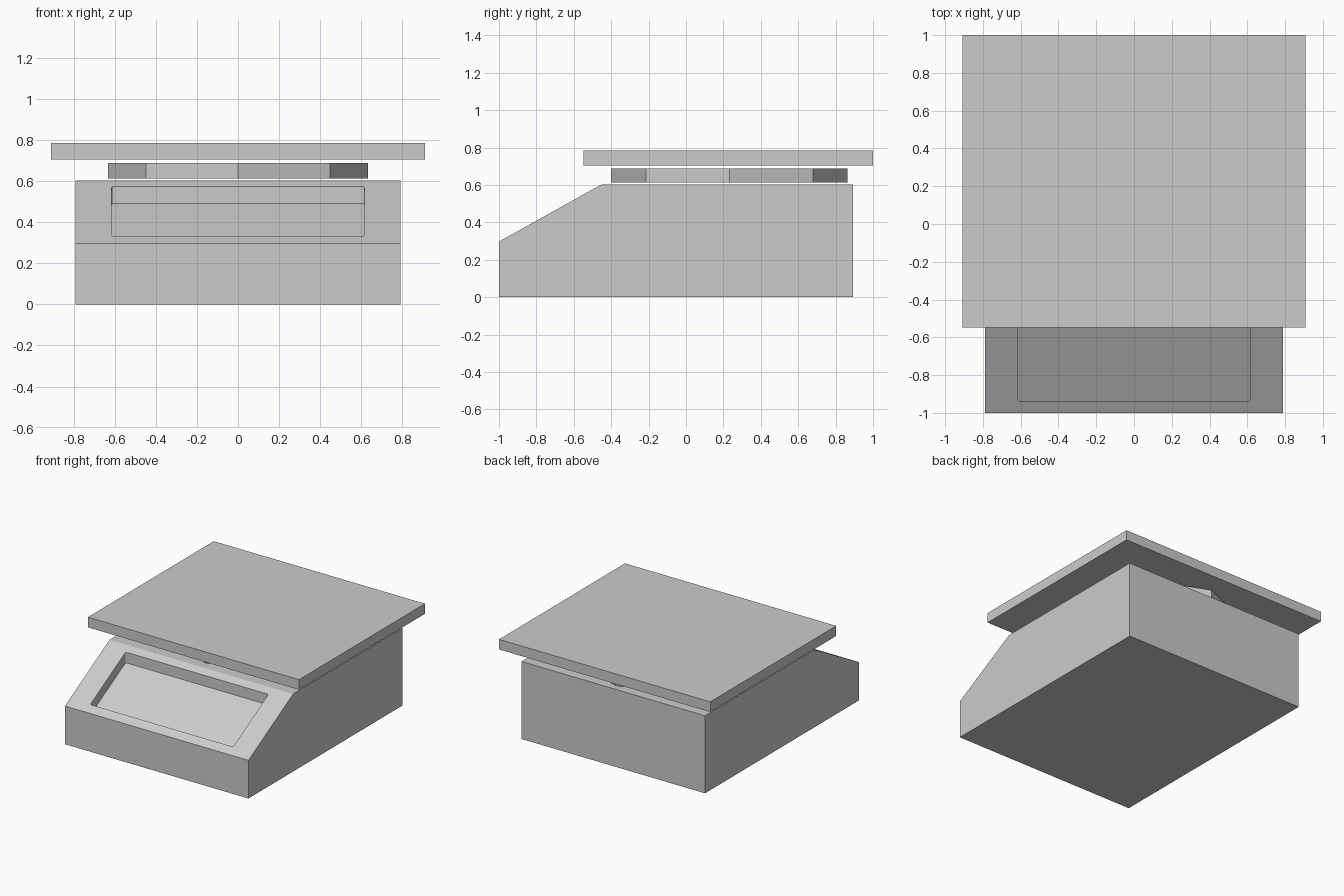
import bpy, bmesh, math
from mathutils import Vector

cube = bpy.data.objects.get("Cube")
if cube:
    bpy.data.objects.remove(cube, do_unlink=True)

grey = bpy.data.materials.new("light grey")
grey.use_nodes = True
grey.diffuse_color = (0.6, 0.6, 0.6, 1)
grey.node_tree.nodes["Principled BSDF"].inputs["Base Color"].default_value = grey.diffuse_color


def extrude(name, outline, offset, corner=0.0):
    """Sweep a flat outline along offset; corner rounds the swept edges."""
    bm = bmesh.new()
    face = bm.faces.new([bm.verts.new(p) for p in outline])
    swept = bmesh.ops.extrude_face_region(bm, geom=[face], use_keep_orig=True)["geom"]
    moved = [g for g in swept if isinstance(g, bmesh.types.BMVert)]
    bmesh.ops.translate(bm, verts=moved, vec=offset)
    if corner:
        along = Vector(offset).normalized()
        edges = [e for e in bm.edges
                 if abs((e.verts[1].co - e.verts[0].co).normalized().dot(along)) > 0.99]
        bmesh.ops.bevel(bm, geom=edges, offset=corner, segments=3, profile=0.5, affect='EDGES')
    bmesh.ops.recalc_face_normals(bm, faces=bm.faces)
    mesh = bpy.data.meshes.new(name)
    bm.to_mesh(mesh)
    bm.free()
    mesh.materials.append(grey)
    obj = bpy.data.objects.new(name, mesh)
    bpy.context.collection.objects.link(obj)
    return obj


# Housing with a sloped front panel
half_width, front_top, back_top, slope_end = 0.79, 0.297, 0.603, -0.451
profile = [(-1, 0), (0.894, 0), (0.894, back_top), (slope_end, back_top), (-1, front_top)]
housing = extrude("housing", [(-half_width, y, z) for y, z in profile], (2 * half_width, 0, 0))


# Display recess sunk straight down into the slope, its floor parallel to it
def slope_z(y):
    return front_top + (y + 1) * (back_top - front_top) / (slope_end + 1)


depth, low, high, half_recess = 0.083, -0.938, -0.503, 0.615
floor = [(x, y, slope_z(y) - depth) for x, y in
         ((-half_recess, low), (half_recess, low), (half_recess, high), (-half_recess, high))]
cutter = extrude("display_recess_cutter", floor, (0, 0, 0.3), corner=0.012)
cutter.hide_render = True
cut = housing.modifiers.new("display recess", 'BOOLEAN')
cut.operation = 'DIFFERENCE'
cut.solver = 'EXACT'
cut.object = cutter
bpy.context.view_layer.objects.active = housing
bpy.ops.object.modifier_apply(modifier=cut.name)
bpy.data.objects.remove(cutter, do_unlink=True)

# Octagonal support under the tray
radius, centre_y = 0.632, 0.232
octagon = [(radius * math.cos(i * math.pi / 4), centre_y + radius * math.sin(i * math.pi / 4), 0.613)
           for i in range(8)]
extrude("tray_support", octagon, (0, 0, 0.074))

# Weighing tray
tray = [(-0.909, -0.548, 0.705), (0.909, -0.548, 0.705), (0.909, 1, 0.705), (-0.909, 1, 0.705)]
extrude("weighing_tray", tray, (0, 0, 0.079))
